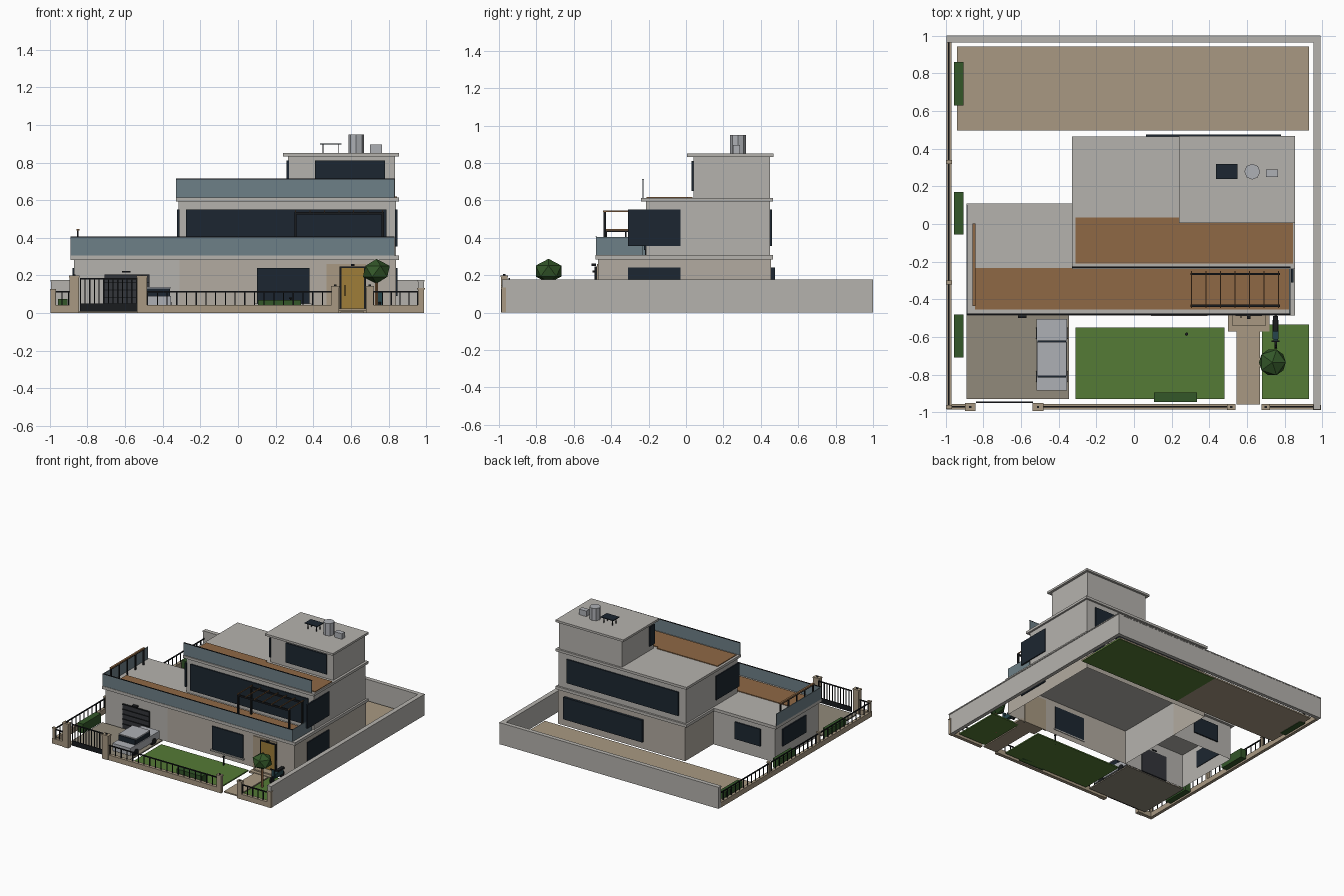
import bpy, bmesh, math

mats = {}

def mat(name, rgb):
    m = bpy.data.materials.new(name)
    m.diffuse_color = [(c / 12.92 if c < 0.04 else ((c + 0.055) / 1.055) ** 2.4) for c in rgb] + [1]
    mats[name] = m

for n, c in {"plaster": (.71, .70, .68), "warm": (.70, .67, .63), "tan": (.66, .60, .51),
             "glass": (.11, .15, .19), "rail_glass": (.43, .50, .53), "wood": (.56, .41, .27),
             "black": (.10, .11, .12), "gold": (.62, .49, .22), "grass": (.33, .48, .21),
             "hedge": (.20, .34, .16), "drive": (.57, .54, .48), "steel": (.68, .69, .71),
             "garage": (.20, .21, .23), "teal": (.15, .27, .30)}.items():
    mat(n, c)

def finish(name, bm, m):
    me = bpy.data.meshes.new(name)
    bm.to_mesh(me)
    bm.free()
    me.materials.append(mats[m])
    o = bpy.data.objects.new(name, me)
    bpy.context.collection.objects.link(o)
    return o

def add_box(bm, x0, x1, y0, y1, z0, z1):
    r = bmesh.ops.create_cube(bm, size=1)
    for v in r["verts"]:
        v.co = ((x0 + x1) / 2 + v.co.x * (x1 - x0), (y0 + y1) / 2 + v.co.y * (y1 - y0),
                (z0 + z1) / 2 + v.co.z * (z1 - z0))

def boxes(name, m, *specs, open_bottom=False):
    bm = bmesh.new()
    for s in specs:
        add_box(bm, *s)
    if open_bottom:
        bm.normal_update()
        bmesh.ops.delete(bm, geom=[f for f in bm.faces if f.normal.z < -.9], context="FACES")
    return finish(name, bm, m)

def cyl(name, m, loc, r, h, n, axis="Z"):
    bm = bmesh.new()
    bmesh.ops.create_cone(bm, cap_ends=True, segments=n, radius1=r, radius2=r, depth=h)
    o = finish(name, bm, m)
    o.location = loc
    if axis == "X":
        o.rotation_euler.y = math.pi / 2
    return o

# House bodies (ground floor shells are open underneath)
boxes("garage_body", "plaster", (-.87, -.31, -.47, .09, 0, .285), open_bottom=True)
boxes("ground_floor_body", "warm", (-.31, .84, -.47, .455, 0, .285), open_bottom=True)
boxes("first_floor_body", "plaster", (-.315, .84, -.215, .45, .305, .595))
boxes("top_floor_body", "plaster", (.265, .835, .04, .45, .61, .835))

# Roof slabs
boxes("ground_slab", "plaster", (-.89, -.33, -.485, .11, .283, .307), (-.33, .855, -.485, .465, .283, .307))
boxes("first_slab", "plaster", (-.33, .855, -.24, .465, .593, .613))
boxes("top_roof", "plaster", (.24, .855, .005, .468, .833, .85))

# Timber terraces
boxes("lower_deck", "wood", (-.845, .825, -.455, -.235, .305, .313))
boxes("upper_deck", "wood", (-.31, .24, -.21, .035, .611, .619), (.24, .845, -.21, .012, .611, .619))

# Windows
boxes("front_windows", "glass", (.10, .38, -.48, -.465, .05, .24), (-.275, .79, -.225, -.21, .335, .55),
      (.41, .78, .03, .045, .65, .81))
boxes("right_windows", "glass", (.835, .848, -.31, -.03, .09, .24), (.835, .848, -.31, -.03, .355, .55))
boxes("back_windows", "glass", (.065, .78, .45, .475, .06, .24), (-.25, .76, .445, .46, .355, .55),
      (-.74, -.51, .085, .1, .1, .24))
boxes("left_windows", "glass", (-.88, -.865, -.3, 0, .1, .24), (-.323, -.31, -.23, .07, .355, .55),
      (.258, .27, .035, .1, .65, .81))
boxes("window_sill", "plaster", (.09, .39, -.49, -.465, .04, .05))

# Garage door with ribs
boxes("garage_door", "garage", (-.71, -.47, -.478, -.465, 0, .205))
boxes("garage_door_ribs", "black", *[(-.71, -.47, -.483, -.47, z, z + .006) for z in (.04, .08, .12, .16, .2)])
boxes("garage_lamp", "black", (-.615, -.57, -.5, -.465, .215, .225))

# Entrance
boxes("entrance_panel", "tan", (.47, .68, -.476, -.465, 0, .26))
boxes("front_door", "gold", (.55, .67, -.485, -.47, .015, .24))
boxes("door_frame", "black", (.54, .55, -.488, -.47, 0, .247), (.67, .68, -.488, -.47, 0, .247),
      (.54, .68, -.488, -.47, .24, .247))
boxes("door_handle", "black", (.565, .571, -.5, -.48, .09, .15))
boxes("wall_lamp", "black", (.60, .62, -.505, -.48, .25, .262))
boxes("entrance_steps", "tan", (.50, .72, -.57, -.47, 0, .015), (.52, .70, -.54, -.47, .015, .025))

# Glass balustrades
boxes("lower_balustrade", "rail_glass", (-.89, .83, -.482, -.476, .307, .405),
      (-.89, -.884, -.48, .1, .307, .405), (.824, .83, -.48, -.23, .307, .405))
boxes("upper_balustrade", "rail_glass", (-.33, .83, -.232, -.226, .613, .713))
boxes("balustrade_caps", "black", (-.89, .83, -.484, -.475, .403, .407), (-.33, .83, -.234, -.225, .711, .715))

# Side screen on the terrace
boxes("side_screen", "black", *[(-.856, -.846, y, y + .008, .307, .44) for y in (-.43, -.325, -.22, -.115, -.01)],
      (-.856, -.846, -.43, 0, .43, .438))
boxes("side_screen_rail", "wood", (-.859, -.843, -.435, .003, .438, .446))

# Pergola
boxes("pergola_frame", "black", *[(.30, .775, y, y + .012, .525, .538) for y in (-.44, -.272)],
      *[(x, x + .012, y, y + .012, .307, .53) for x in (.30, .763) for y in (-.44, -.272)])
boxes("pergola_slats", "wood", *[(.302 + i * .0772, .308 + i * .0772, -.445, -.25, .538, .546) for i in range(7)])

# Rooftop equipment
boxes("solar_panel", "glass", (.435, .55, .24, .32, .895, .901))
boxes("solar_panel_legs", "black", *[(x, x + .005, y, y + .005, .85, .896) for x in (.45, .53) for y in (.255, .3)])
cyl("water_tank", "steel", (.628, .278, .9), .042, .1, 8)
boxes("air_unit", "steel", (.70, .765, .25, .29, .85, .895))

# Ground areas
boxes("front_lawn", "grass", (-.31, .48, -.93, -.55, 0, .01), (.68, .93, -.93, -.535, 0, .01))
boxes("back_lawn", "grass", (0, .93, .5, .94, 0, .01))
boxes("back_patio", "tan", (-.94, .93, .497, .943, .003, .015))
boxes("driveway", "drive", (-.89, -.345, -.93, -.485, 0, .01))
boxes("path", "tan", (.545, .67, -.96, -.57, 0, .01))

# Boundary walls
boxes("tall_walls", "plaster", (.957, .987, -.985, 1, 0, .168), (-.993, .957, .968, .998, 0, .168))
boxes("tall_wall_caps", "plaster", (.953, .991, -.985, 1, .168, .177), (-.995, .991, .965, 1, .168, .177))
runs = [(-.97, -.9), (-.48, .5), (.72, .955)]
boxes("low_walls", "tan", (-.995, -.97, -.985, .968, 0, .042),
      *[(a - .025, b + .025, -.985, -.957, 0, .042) for a, b in runs])

# Railings
bars = []
for a, b in runs:
    n = max(2, round((b - a) / .052))
    bars += [(a + (b - a) * i / n - .003, a + (b - a) * i / n + .003, -.974, -.968, .04, .115) for i in range(n + 1)]
    bars.append((a - .02, b + .02, -.975, -.967, .11, .118))
for i in range(37):
    y = -.95 + i * .052
    bars.append((-.986, -.98, y - .003, y + .003, .04, .115))
bars.append((-.987, -.979, -.97, .968, .11, .118))
boxes("railings", "black", *bars)

# Piers with caps
piers = [(-.87, -.972, .026, .19), (-.51, -.972, .026, .19), (.517, -.972, .02, .135), (.70, -.972, .02, .135),
         (-.982, -.972, .013, .12), (-.982, -.31, .013, .12), (-.982, .33, .013, .12), (.972, -.975, .017, .125)]
boxes("piers", "tan", *[(x - r, x + r, y - r * .7, y + r * .7, 0, h) for x, y, r, h in piers])
boxes("pier_caps", "tan", *[(x - r - .003, x + r + .003, y - r * .8, y + r * .8, h, h + .009) for x, y, r, h in piers])
boxes("pier_lamps", "black", *[(x - .006, x + .006, y - .006, y + .006, h, h + .016) for x, y, r, h in piers[:4]])

# Driveway gate
boxes("gate", "black", (-.84, -.537, -.95, -.942, .01, .05), (-.84, -.537, -.95, -.942, .178, .186),
      *[(-.84 + i * .0248, -.834 + i * .0248, -.949, -.943, .05, .18) for i in range(13)])

# Hedges
boxes("hedges", "hedge", *[(-.955, -.905, a, b, 0, .075) for a, b in ((-.71, -.48), (-.055, .17), (.63, .86))],
      (.105, .335, -.945, -.895, 0, .07))

# Tree
bm = bmesh.new()
bmesh.ops.create_icosphere(bm, subdivisions=1, radius=.08)
for v in bm.verts:
    v.co = (.735 + v.co.x, -.735 + v.co.y, .222 + v.co.z * .82)
finish("tree_crown", bm, "hedge")
cyl("tree_trunk", "wood", (.735, -.735, .09), .009, .18, 6)

# Garden lamp
cyl("garden_lamp_post", "black", (.28, -.585, .04), .005, .08, 6)
cyl("garden_lamp_head", "black", (.28, -.585, .08), .009, .008, 6)

# Car
boxes("car_body", "steel", (-.518, -.355, -.885, -.505, .03, .09))
boxes("car_cabin", "glass", (-.512, -.361, -.815, -.62, .09, .132))
boxes("car_roof", "steel", (-.515, -.358, -.808, -.627, .132, .14))
for x in (-.51, -.363):
    for y in (-.81, -.58):
        cyl("car_wheel", "black", (x, y, .03), .03, .02, 10, "X")

# Scooter
for y in (-.51, -.635):
    cyl("scooter_wheel", "black", (.752, y, .035), .026, .014, 10, "X")
boxes("scooter_body", "teal", (.737, .767, -.61, -.51, .04, .075), (.74, .764, -.625, -.61, .04, .11))
boxes("scooter_seat", "black", (.738, .766, -.57, -.49, .075, .088))
boxes("scooter_handlebar", "black", (.73, .774, -.628, -.62, .11, .117))
